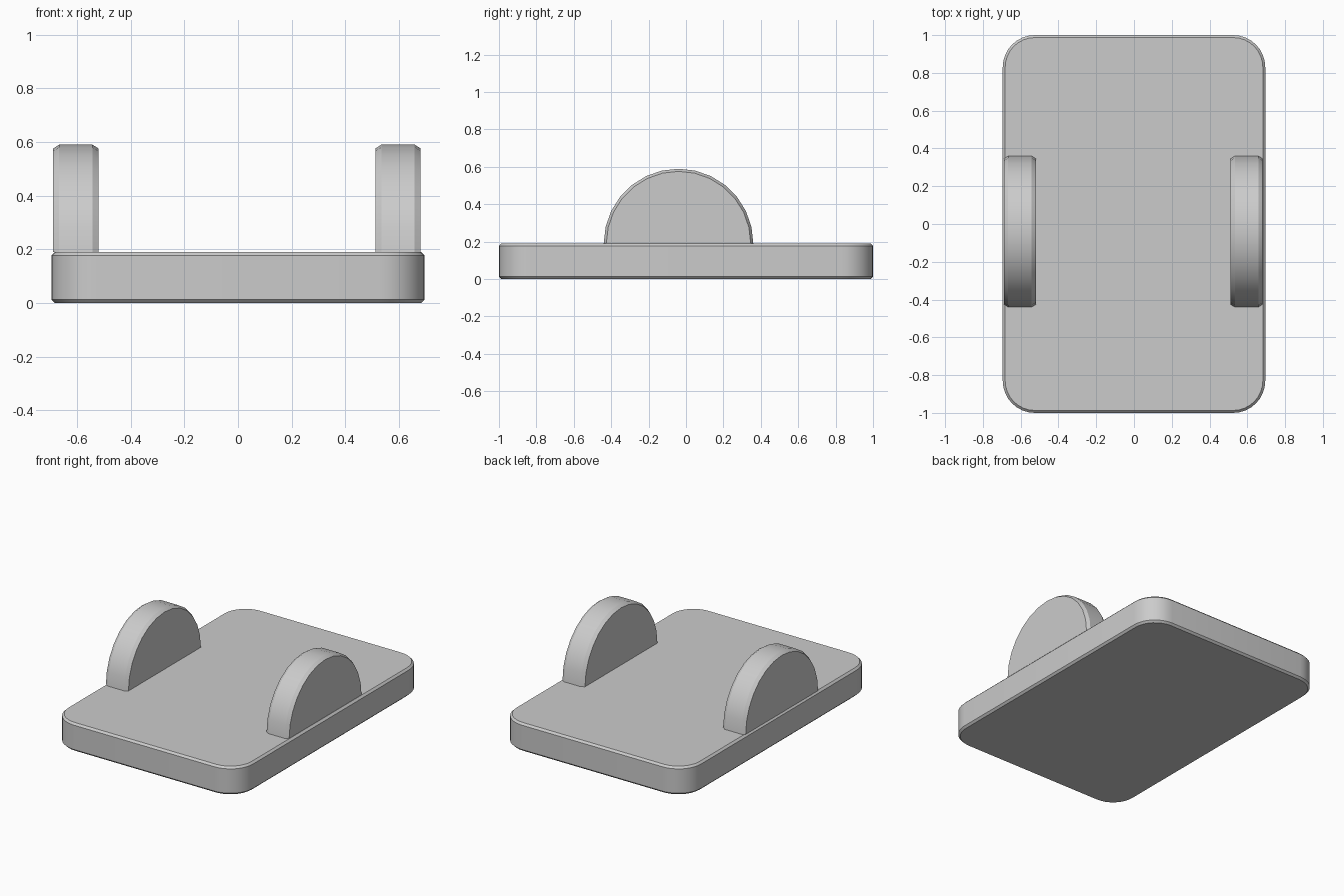
import bpy, bmesh
from math import sin, cos, pi, radians

if "Cube" in bpy.data.objects:
    bpy.data.objects.remove(bpy.data.objects["Cube"])


def loft(name, rings):
    """Closed solid skinned through rings of equal point count."""
    bm = bmesh.new()
    loops = [[bm.verts.new(p) for p in ring] for ring in rings]
    n = len(loops[0])
    for a, b in zip(loops, loops[1:]):
        for i in range(n):
            j = (i + 1) % n
            bm.faces.new((a[i], a[j], b[j], b[i]))
    bm.faces.new(loops[0])
    bm.faces.new(loops[-1])
    bmesh.ops.recalc_face_normals(bm, faces=bm.faces[:])
    me = bpy.data.meshes.new(name)
    bm.to_mesh(me)
    bm.free()
    ob = bpy.data.objects.new(name, me)
    bpy.context.collection.objects.link(ob)
    bpy.ops.object.select_all(action='DESELECT')
    ob.select_set(True)
    bpy.context.view_layer.objects.active = ob
    bpy.ops.object.shade_smooth_by_angle(angle=radians(25))
    return ob


def rounded_rect(hx, hy, r, z, seg=8):
    pts = []
    for k, (sx, sy) in enumerate([(1, 1), (-1, 1), (-1, -1), (1, -1)]):
        for i in range(seg + 1):
            a = (k + i / seg) * pi / 2
            pts.append((sx * (hx - r) + r * cos(a), sy * (hy - r) + r * sin(a), z))
    return pts


def half_disc(x, r, seg=14):
    cy, cz = -0.04, 0.19
    return [(x, cy + r * cos(pi * i / seg), cz + r * sin(pi * i / seg))
            for i in range(seg + 1)]


# Base plate with rounded corners and chamfered rims
W, D, H, R, C = 0.695, 1.0, 0.19, 0.17, 0.013
loft("base_plate", [rounded_rect(W - i, D - i, R - i, z)
                    for i, z in ((C, 0), (0, C), (0, H - C), (C, H))])

# Two upright half-round lugs with chamfered rims
for name, cx in (("left_lug", -0.604), ("right_lug", 0.596)):
    loft(name, [half_disc(cx + dx, r)
                for dx, r in ((-0.084, 0.386), (-0.062, 0.40), (0.062, 0.40), (0.084, 0.386))])
